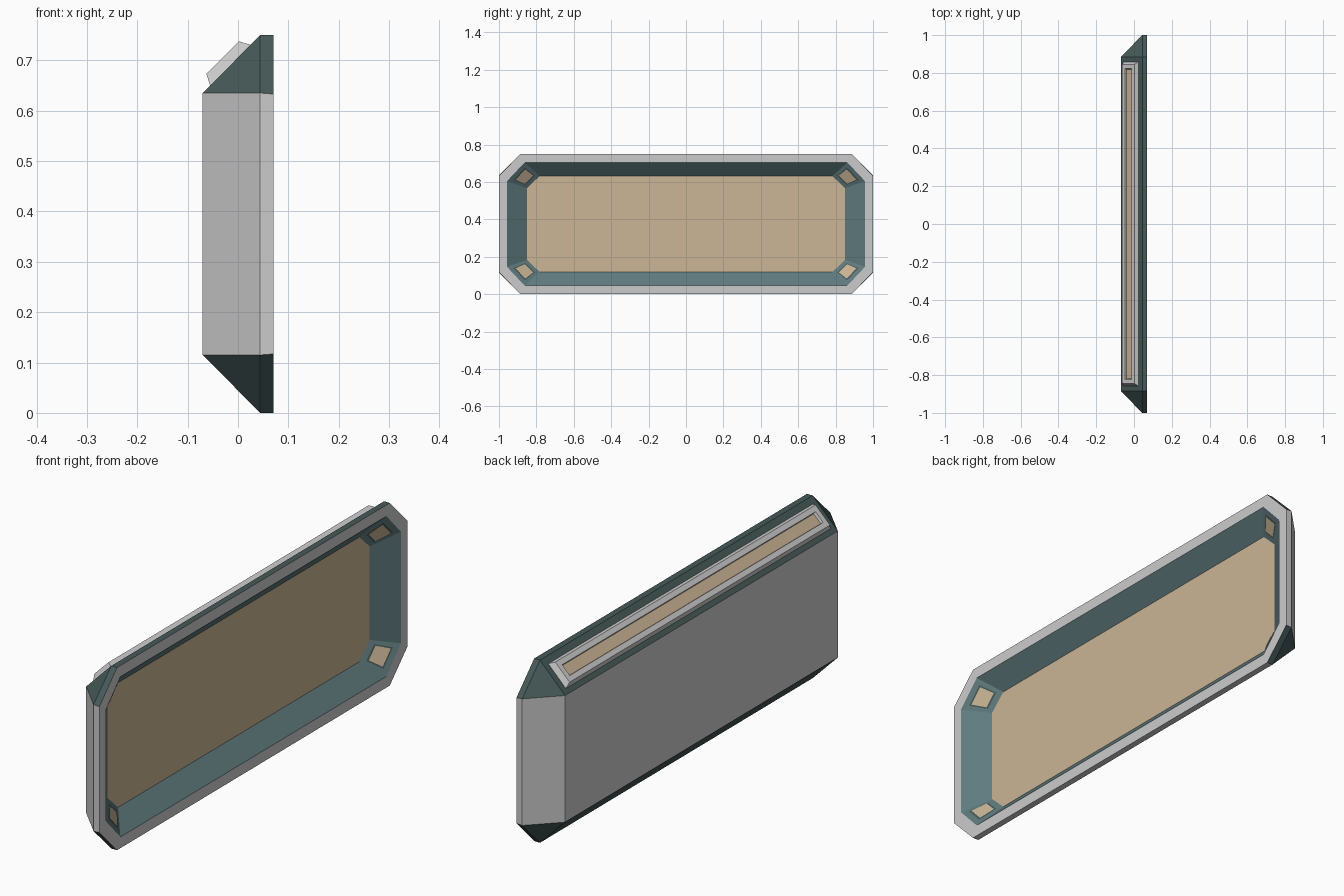
import bpy, bmesh
from mathutils import Vector

if "Cube" in bpy.data.objects:
    bpy.data.objects.remove(bpy.data.objects["Cube"])

def mat(name, c):
    m = bpy.data.materials.new(name)
    m.diffuse_color = (*c, 1)
    m.use_nodes = True
    m.node_tree.nodes["Principled BSDF"].inputs["Base Color"].default_value = m.diffuse_color
    return m

GREY = mat("light_grey", (0.60, 0.60, 0.60))
GREEN = mat("dark_green", (0.06, 0.10, 0.098))
TEAL = mat("teal", (0.118, 0.20, 0.212))
BEIGE = mat("beige", (0.60, 0.465, 0.30))
MATS = [GREY, GREEN, TEAL, BEIGE]
CZ = 0.375  # mid height

def octagon(x, hy, hz, cy, cz):
    """Chamfered rectangle in the YZ plane, counter-clockwise seen from +x."""
    pts = [(hy, -cz), (hy, cz), (cy, hz), (-cy, hz),
           (-hy, cz), (-hy, -cz), (-cy, -hz), (cy, -hz)]
    return [Vector((x, y, CZ + z)) for y, z in pts]

def make(name, bm):
    bmesh.ops.remove_doubles(bm, verts=bm.verts, dist=1e-5)
    me = bpy.data.meshes.new(name)
    bm.to_mesh(me)
    bm.free()
    for m in MATS:
        me.materials.append(m)
    ob = bpy.data.objects.new(name, me)
    bpy.context.collection.objects.link(ob)
    return ob

def face(bm, pts, mi):
    uniq = []
    for p in pts:
        if all((p - q).length > 1e-5 for q in uniq):
            uniq.append(p)
    f = bm.faces.new([bm.verts.new(p) for p in uniq])
    f.material_index = mi
    return f

def bridge(bm, a, b, rule):
    n = len(a)
    for i in range(n):
        j = (i + 1) % n
        face(bm, [a[i], b[i], b[j], a[j]], rule(i))

# Housing: flat back, sloped sides, rim, recessed tray and display panel
back = octagon(-0.07, 0.885, 0.26, 0.885, 0.26)
edge = octagon(0.044, 1.0, 0.375, 0.885, 0.26)
front = octagon(0.07, 1.0, 0.375, 0.885, 0.258)
lip = octagon(0.07, 0.957, 0.329, 0.863, 0.229)
floor = octagon(0.003, 0.85, 0.256, 0.783, 0.192)
bm = bmesh.new()
face(bm, back[::-1], 0)
bridge(bm, back, edge, lambda i: 0 if i in (0, 4) else 1)
bridge(bm, edge, front, lambda i: 0 if i in (0, 4, 6) else 1)
bridge(bm, front, lip, lambda i: 0)
bridge(bm, lip, floor, lambda i: 2)
face(bm, floor, 3)
bmesh.ops.remove_doubles(bm, verts=bm.verts, dist=1e-5)
bmesh.ops.recalc_face_normals(bm, faces=bm.faces)
make("sign_housing", bm)

# Small lamps on the four sloping tray corners, each with a dark border
bm = bmesh.new()
for i in (1, 3, 5, 7):
    A, B, C, D = lip[i], lip[(i + 1) % 8], floor[(i + 1) % 8], floor[i]
    nrm = (B - A).cross(D - A).normalized()
    if nrm.x < 0:
        nrm = -nrm
    for u0, v0, off, mi in ((0.15, 0.19, 0.001, 1), (0.2, 0.25, 0.003, 3)):
        quad = []
        for u, v in ((u0, v0), (u0, 1 - v0), (1 - u0, 1 - v0), (1 - u0, v0)):
            quad.append(A.lerp(B, u).lerp(D.lerp(C, u), v) + nrm * off)
        f = face(bm, quad, mi)
        f.normal_update()
        if f.normal.x < 0:
            f.normal_flip()
make("corner_lamps", bm)

# Long light bar on the upper slope: bevelled frame with a sunken lens
S = 0.5 ** 0.5
def ring(hw, hy, h, shift=0.0):
    """Rectangle parallel to the slope, raised by h along its normal."""
    c = Vector((-0.015, 0, 0.69)) + Vector((-S, 0, S)) * h
    along = Vector((S, 0, S))
    return [c + along * (a * hw + shift) + Vector((0, b * hy, 0))
            for a, b in ((-1, 1), (-1, -1), (1, -1), (1, 1))]

bm = bmesh.new()
loops = [ring(0.058, 0.86, -0.002), ring(0.046, 0.845, 0.0215),
         ring(0.0245, 0.822, 0.0215), ring(0.0225, 0.818, 0.012)]
for a, b in zip(loops, loops[1:]):
    bridge(bm, a, b, lambda i: 0)
face(bm, loops[-1], 3)
face(bm, loops[0][::-1], 0)
bmesh.ops.remove_doubles(bm, verts=bm.verts, dist=1e-5)
bmesh.ops.recalc_face_normals(bm, faces=bm.faces)
make("top_light_bar", bm)
